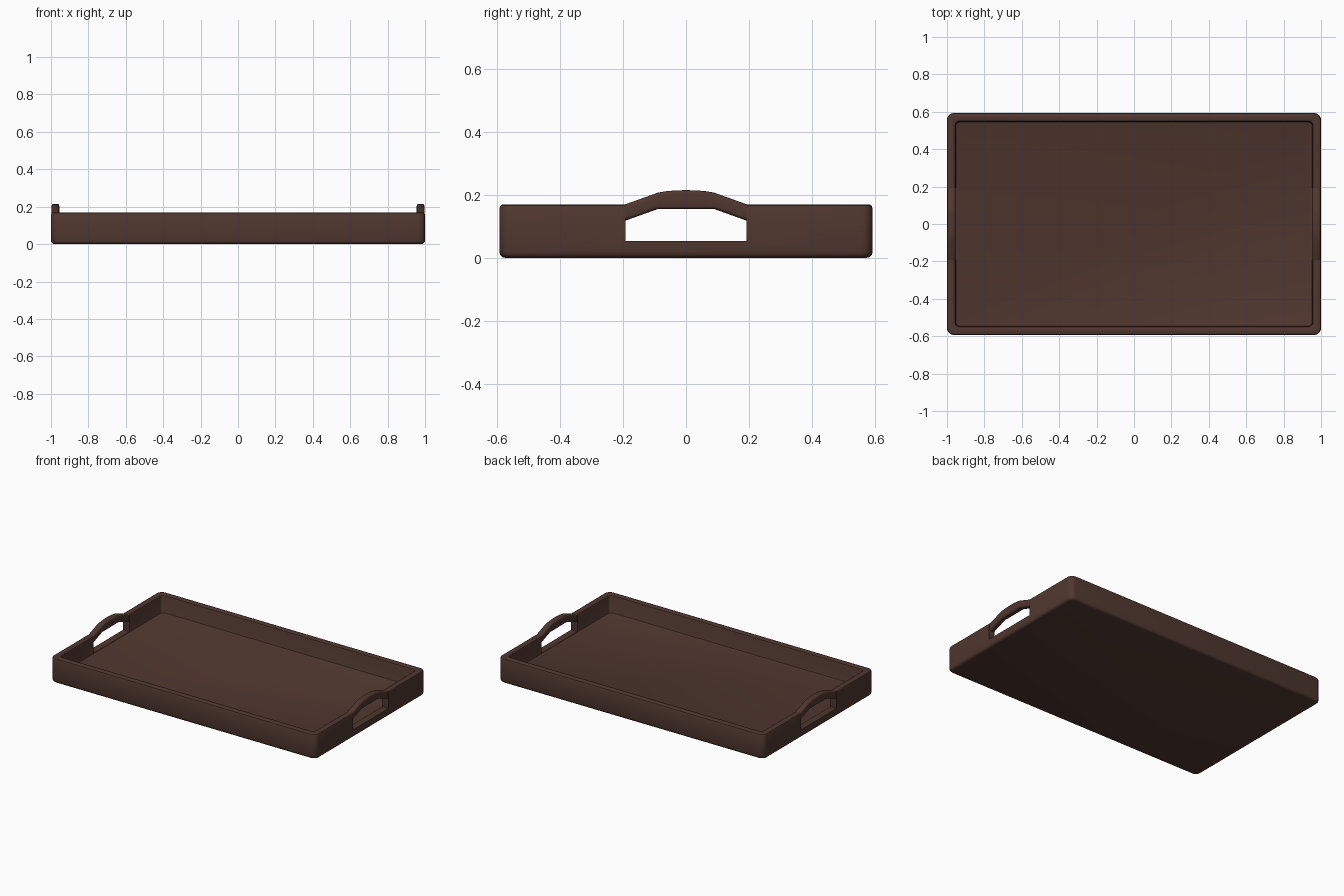
import bpy, bmesh, math

if "Cube" in bpy.data.objects:
    bpy.data.objects.remove(bpy.data.objects["Cube"])

wood = bpy.data.materials.new("dark_brown_wood")
wood.diffuse_color = (0.080, 0.038, 0.028, 1)
wood.use_nodes = True
wood.node_tree.nodes["Principled BSDF"].inputs["Base Color"].default_value = wood.diffuse_color


def loft(name, rings):
    """Skin a list of equal-length rings and cap both ends."""
    bm = bmesh.new()
    vs = [[bm.verts.new(p) for p in r] for r in rings]
    n = len(rings[0])
    for a, b in zip(vs, vs[1:]):
        for i in range(n):
            j = (i + 1) % n
            bm.faces.new((a[i], a[j], b[j], b[i]))
    bm.faces.new(vs[0])
    bm.faces.new(vs[-1])
    bmesh.ops.recalc_face_normals(bm, faces=bm.faces)
    me = bpy.data.meshes.new(name)
    bm.to_mesh(me)
    bm.free()
    ob = bpy.data.objects.new(name, me)
    bpy.context.collection.objects.link(ob)
    me.materials.append(wood)
    return ob


def rounded_rect(hx, hy, r, steps=5):
    pts = []
    for k, (sx, sy) in enumerate(((1, 1), (-1, 1), (-1, -1), (1, -1))):
        for i in range(steps + 1):
            a = math.radians(90 * k + 90 * i / steps)
            pts.append((sx * (hx - r) + r * math.cos(a),
                        sy * (hy - r) + r * math.sin(a)))
    return pts


def smooth(ob, angle):
    bpy.ops.object.select_all(action='DESELECT')
    ob.select_set(True)
    bpy.context.view_layer.objects.active = ob
    bpy.ops.object.shade_smooth_by_angle(angle=math.radians(angle))


# tray shell: (inset from outer wall, z) from the underside over the rim to the floor
HX, HY, WALL = 1.0, 0.593, 0.046
profile = [(0.018, 0.0), (0.009, 0.0025), (0.0025, 0.009), (0, 0.018),
           (0, 0.158), (0.003, 0.166), (0.011, 0.17),
           (WALL - 0.011, 0.17), (WALL - 0.003, 0.166), (WALL, 0.158),
           (WALL, 0.056), (WALL + 0.002, 0.052), (WALL + 0.006, 0.05)]
rings = []
for inset, z in profile:
    r = max(0.036 - inset * 0.3, 0.012)
    rings.append([(x, y, z) for x, y in rounded_rect(HX - inset, HY - inset, r)])
tray = loft("tray_body", rings)

# notches in the end walls, below the handles
for side in (-1, 1):
    box = [(0.9, -0.193), (1.1, -0.193), (1.1, 0.193), (0.9, 0.193)]
    cutter = loft("notch_cutter", [[(side * x, y, z) for x, y in box] for z in (0.054, 0.3)])
    mod = tray.modifiers.new("notch", 'BOOLEAN')
    mod.operation, mod.solver, mod.object = 'DIFFERENCE', 'EXACT', cutter
    bpy.context.view_layer.objects.active = tray
    bpy.ops.object.modifier_apply(modifier=mod.name)
    bpy.data.objects.remove(cutter)
smooth(tray, 35)

# arched handles: (y, underside z, top z) stations with a rounded section
half = [(0.2, 0.116, 0.167), (0.193, 0.118, 0.170), (0.09, 0.155, 0.207),
        (0.065, 0.155, 0.2115), (0.03, 0.155, 0.2145)]
stations = [(-y, b, t) for y, b, t in half] + [(0, 0.155, 0.215)] + half[::-1]
for side, label in ((-1, "left"), (1, "right")):
    rings = []
    for y, b, t in stations:
        sec = rounded_rect(0.0205, (t - b) / 2, 0.011, 3)
        rings.append([(side * (0.976 + u), y, (b + t) / 2 + v) for u, v in sec])
    smooth(loft(label + "_handle", rings), 35)
